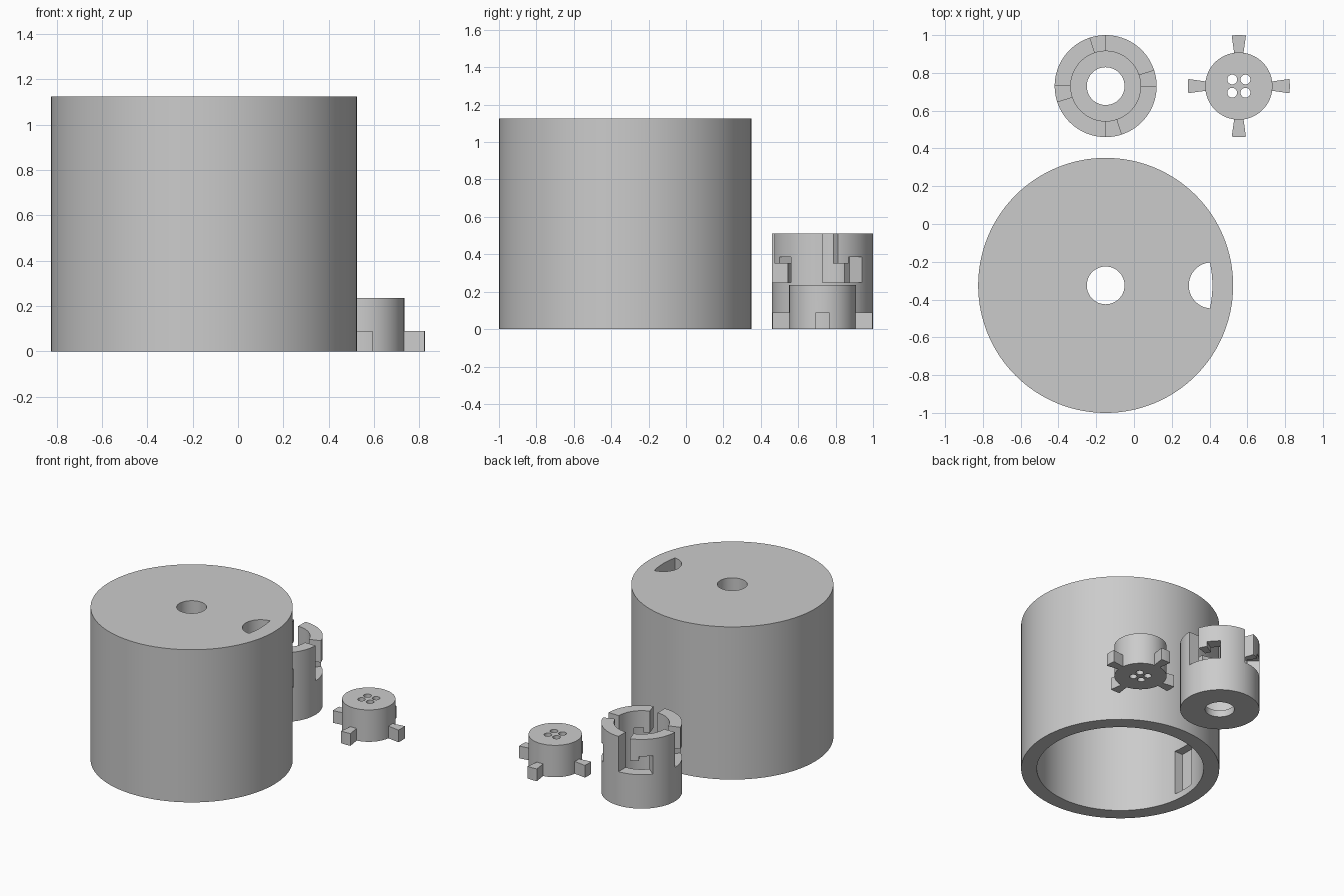
import bpy, bmesh
from math import sin, cos, radians, pi, hypot

cube = bpy.data.objects.get("Cube")
if cube:
    bpy.data.objects.remove(cube, do_unlink=True)

grey = bpy.data.materials.new("plain grey")
grey.use_nodes = True
colour = (0.6, 0.6, 0.6, 1)
grey.diffuse_color = colour
grey.node_tree.nodes["Principled BSDF"].inputs["Base Color"].default_value = colour


def prism(name, outline, z0, z1):
    """Extrude a flat outline (counter-clockwise) from z0 to z1."""
    bm = bmesh.new()
    face = bm.faces.new([bm.verts.new((x, y, z0)) for x, y in outline])
    top = bmesh.ops.extrude_face_region(bm, geom=[face])
    verts = [v for v in top["geom"] if isinstance(v, bmesh.types.BMVert)]
    bmesh.ops.translate(bm, verts=verts, vec=(0, 0, z1 - z0))
    bmesh.ops.recalc_face_normals(bm, faces=bm.faces)
    mesh = bpy.data.meshes.new(name)
    bm.to_mesh(mesh)
    bm.free()
    mesh.materials.append(grey)
    ob = bpy.data.objects.new(name, mesh)
    bpy.context.collection.objects.link(ob)
    return ob


def circle(r, n=96, cx=0, cy=0):
    return [(cx + r * cos(2 * pi * i / n), cy + r * sin(2 * pi * i / n)) for i in range(n)]


def sector(r0, r1, a0, a1, n=12):
    angles = [radians(a0 + (a1 - a0) * i / n) for i in range(n + 1)]
    return ([(r1 * cos(a), r1 * sin(a)) for a in angles]
            + [(r0 * cos(a), r0 * sin(a)) for a in reversed(angles)])


def combine(ob, outline, z0, z1, operation="DIFFERENCE"):
    """Cut a prism out of an object, or weld it on."""
    tool = prism("tool", outline, z0, z1)
    tool.hide_render = True
    mod = ob.modifiers.new("shape", "BOOLEAN")
    mod.operation, mod.solver, mod.object = operation, "EXACT", tool
    bpy.context.view_layer.objects.active = ob
    bpy.ops.object.modifier_apply(modifier=mod.name)
    bpy.data.objects.remove(tool, do_unlink=True)


def finish(ob, x, y):
    ob.location = (x, y, 0)
    bpy.ops.object.select_all(action="DESELECT")
    ob.select_set(True)
    bpy.context.view_layer.objects.active = ob
    bpy.ops.object.shade_smooth_by_angle(angle=radians(30))


# Large housing: upside-down cup with a centre hole, a D-shaped hole and an inner recess
inner = 0.568
housing = prism("housing", circle(0.675, 128), 0, 1.125)
combine(housing, circle(inner, 128), -0.1, 1.01)
combine(housing, circle(0.1, 64), 0.9, 1.2)
d_hole = []
for x, y in circle(0.122, 96, 0.562, 0):
    k = min(1, (inner - 0.003) / hypot(x, y))
    d_hole.append((x * k, y * k))
combine(housing, d_hole, 0.9, 1.2)
combine(housing, [(-0.63, -0.09), (-0.5, -0.09), (-0.5, 0.09), (-0.63, 0.09)], 0.05, 0.385)
finish(housing, -0.15, -0.325)

# Socket: cup with four hooked bayonet slots
socket = prism("socket", circle(0.27), 0, 0.51)
combine(socket, circle(0.185), 0.05, 0.6)
combine(socket, circle(0.1, 64), -0.1, 0.2)
for turn in range(0, 360, 90):
    for a0, a1, top in ((0, 18, 0.6), (17, 50, 0.35), (31, 51, 0.385)):
        combine(socket, sector(0.15, 0.3, turn + a0, turn + a1), 0.25, top)
finish(socket, -0.15, 0.73)

# Plug: solid disc with four wedge lugs and four small through holes
plug = prism("plug", circle(0.178), 0, 0.235)
for turn in range(0, 360, 90):
    combine(plug, sector(0.12, 0.27, turn - 8, turn + 8), 0, 0.09, "UNION")
for sx in (-1, 1):
    for sy in (-1, 1):
        combine(plug, circle(0.026, 32, 0.035 * sx, 0.035 * sy), -0.1, 0.3)
finish(plug, 0.555, 0.73)
